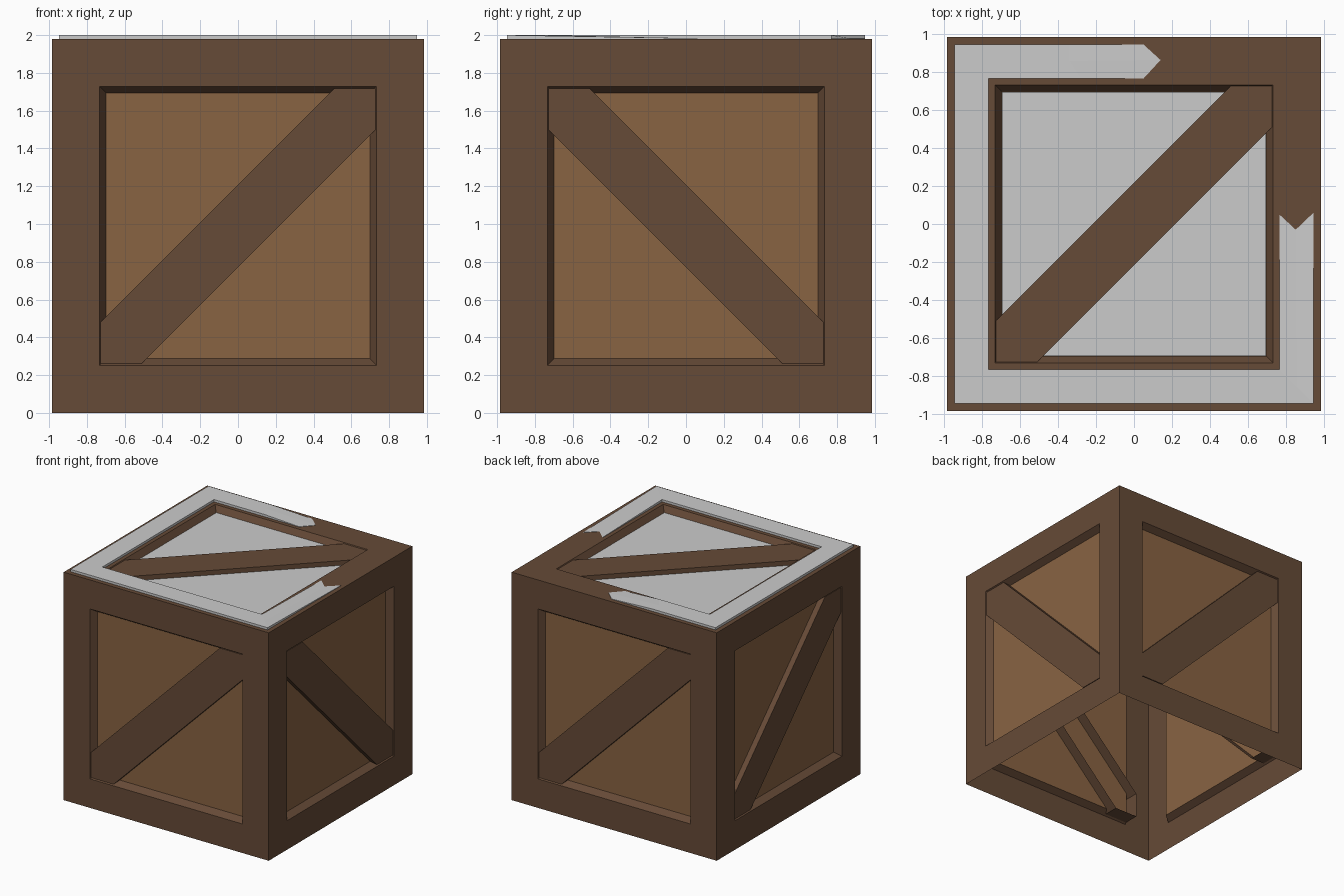
import bpy, bmesh
from mathutils import Vector

if "Cube" in bpy.data.objects:
    bpy.data.objects.remove(bpy.data.objects["Cube"])

H, TOP = 0.985, 1.98          # half width and height of the crate
RECESS = 0.055


def material(name, rgb):
    m = bpy.data.materials.new(name)
    m.diffuse_color = (*rgb, 1)
    m.use_nodes = True
    m.node_tree.nodes["Principled BSDF"].inputs["Base Color"].default_value = m.diffuse_color
    return m


def make_object(name, bm, mats=()):
    me = bpy.data.meshes.new(name)
    bm.to_mesh(me)
    bm.free()
    for m in mats:
        me.materials.append(m)
    ob = bpy.data.objects.new(name, me)
    bpy.context.collection.objects.link(ob)
    return ob


dark_wood = material("dark_wood", (0.133, 0.069, 0.038))
light_wood = material("light_wood", (0.25, 0.125, 0.055))

# Crate shell: open-bottomed box, each side inset into a frame and a sunken panel
bm = bmesh.new()
bmesh.ops.create_cube(bm, size=1)
for v in bm.verts:
    v.co = (v.co.x * 2 * H, v.co.y * 2 * H, (v.co.z + 0.5) * TOP)
bm.normal_update()
bmesh.ops.delete(bm, geom=[f for f in bm.faces if f.normal.z < -0.5], context='FACES_ONLY')
sides = bm.faces[:]
bmesh.ops.inset_individual(bm, faces=sides, thickness=0.252, use_even_offset=True)
bmesh.ops.inset_individual(bm, faces=sides, thickness=0.035, depth=-RECESS, use_even_offset=True)
for f in sides:
    f.material_index = 1
make_object("crate_shell", bm, (dark_wood, light_wood))

# Diagonal planks: hollow six-sided boards, open at the back
A, B = 0.728, 0.51
OUTLINE = [(-A, -A), (-B, -A), (A, B), (A, A), (B, A), (-A, -B)]


def plank(name, centre, u, v, n, depth=0.14):
    centre, u, v, n = map(Vector, (centre, u, v, n))
    bm = bmesh.new()
    front = [bm.verts.new(centre + u * a + v * b - n * 0.007) for a, b in OUTLINE]
    back = [bm.verts.new(p.co - n * depth) for p in front]
    bm.faces.new(front)
    for i in range(6):
        j = (i + 1) % 6
        bm.faces.new((front[i], back[i], back[j], front[j]))
    if u.cross(v).dot(n) < 0:
        bmesh.ops.reverse_faces(bm, faces=bm.faces[:])
    make_object(name, bm, (dark_wood,))


MID = TOP / 2
X, Y, Z = (1, 0, 0), (0, 1, 0), (0, 0, 1)
NX, NY = (-1, 0, 0), (0, -1, 0)
plank("front_plank", (0, -H, MID), X, Z, NY)
plank("back_plank", (0, H, MID), NX, Z, Y)
plank("left_plank", (-H, 0, MID), NY, Z, NX)
plank("right_plank", (H, 0, MID), NY, Z, X)
plank("top_plank", (0, 0, TOP), X, Y, Z)

# Pale layer lying on the sunken top panel
bm = bmesh.new()
bmesh.ops.create_grid(bm, x_segments=1, y_segments=1, size=0.695)
for v in bm.verts:
    v.co.z = TOP - RECESS + 0.008
make_object("top_panel_cover", bm)

# Pale strip around the top frame, thinning out at its two broken ends
O, I, HI, LO = 0.947, 0.767, 2.0, 1.983
RINGS = [  # outer, middle, inner points of each cross-section
    [(0.05, O, LO), (0.14, 0.865, LO), (0.05, I, LO)],
    [(-0.34, O, HI), (-0.34, 0.86, HI), (-0.28, I, HI)],
    [(-O, O, HI), (-0.857, 0.857, HI), (-I, I, HI)],
    [(-O, -O, HI), (-0.857, -0.857, HI), (-I, -I, HI)],
    [(O, -O, HI), (0.857, -0.857, HI), (I, -I, HI)],
    [(O, 0.06, LO), (0.853, -0.03, LO), (I, 0.05, LO)],
]
bm = bmesh.new()
rows = [[bm.verts.new(p) for p in ring] for ring in RINGS]
for r, s in zip(rows, rows[1:]):
    for k in (0, 1):
        bm.faces.new((r[k], s[k], s[k + 1], r[k + 1]))
rim = [e for e in bm.edges if e.is_boundary]
new = bmesh.ops.extrude_edge_only(bm, edges=rim)["geom"]
for v in new:
    if isinstance(v, bmesh.types.BMVert):
        v.co.z = TOP - 0.003
bmesh.ops.recalc_face_normals(bm, faces=bm.faces[:])
bm.normal_update()
if sum(f.normal.z * f.calc_area() for f in bm.faces) < 0:
    bmesh.ops.reverse_faces(bm, faces=bm.faces[:])
make_object("top_frame_strip", bm)
